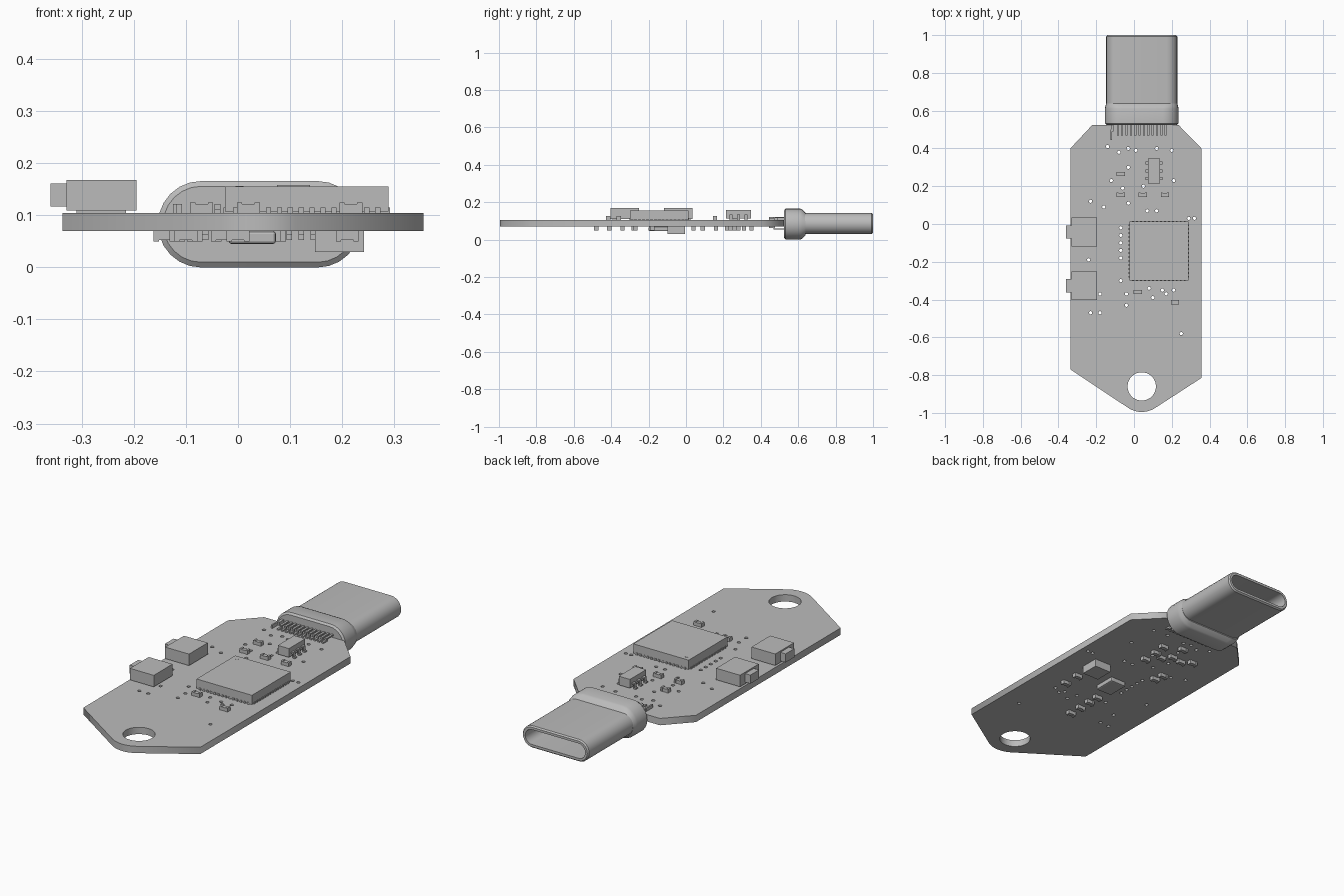
import bpy, bmesh, math
from mathutils import Matrix, Vector

default_cube = bpy.data.objects.get("Cube")
if default_cube:
    bpy.data.objects.remove(default_cube, do_unlink=True)

# One plain grey for everything
grey = bpy.data.materials.new("plain grey")
grey.use_nodes = True
grey_colour = (0.5, 0.5, 0.5, 1)
grey.diffuse_color = grey_colour
grey.node_tree.nodes["Principled BSDF"].inputs["Base Color"].default_value = grey_colour

BOARD_BOTTOM, BOARD_TOP = 0.07, 0.105
AXIS_X = 0.041  # centre line of the plug and the key-ring hole


def finish(name, bm, smooth=False):
    bmesh.ops.recalc_face_normals(bm, faces=bm.faces)
    mesh = bpy.data.meshes.new(name)
    bm.to_mesh(mesh)
    bm.free()
    mesh.materials.append(grey)
    obj = bpy.data.objects.new(name, mesh)
    bpy.context.collection.objects.link(obj)
    if smooth:
        bpy.ops.object.select_all(action="DESELECT")
        obj.select_set(True)
        bpy.context.view_layer.objects.active = obj
        bpy.ops.object.shade_smooth_by_angle(angle=math.radians(30))
    return obj


def add_box(bm, xs, ys, zs):
    """Add a box given its low and high limit on each axis."""
    limits = (xs, ys, zs)
    centre = Vector([(low + high) / 2 for low, high in limits])
    size = [abs(high - low) for low, high in limits]
    matrix = Matrix.Translation(centre) @ Matrix.Diagonal((*size, 1))
    return bmesh.ops.create_cube(bm, size=1, matrix=matrix)["verts"]


def around(centre, size):
    return centre - size / 2, centre + size / 2


def circle(x, y, radius, count):
    angles = [math.tau * i / count for i in range(count)]
    return [(x + radius * math.cos(a), y + radius * math.sin(a)) for a in angles]


# Circuit board: filled outline with the key-ring hole and drilled vias
def rounded_tip(count=10):
    start, end = math.radians(237), math.radians(303)
    for i in range(count + 1):
        a = start + (end - start) * i / count
        yield AXIS_X + 0.13 * math.cos(a), -0.865 + 0.13 * math.sin(a)


outline = [(-0.337, 0.4), (-0.337, -0.77), *rounded_tip(),
           (0.357, -0.815), (0.357, 0.4), (0.235, 0.525), (-0.22, 0.525)]
# Via positions in hundredths
vias = [(-14, 41), (-8, 38), (-3, 40), (1, 39), (12, 40), (20, 39), (-3, 30),
        (-12, 23), (-6, 19), (5, 20), (21, 23), (-23, 12), (-16, 9), (-3, 11),
        (7, 7), (12, 7), (29, 3), (32, 3), (-24, -19), (-7, -30), (-18, -37),
        (-4, -37), (8, -34), (15, -35), (17, -37), (21, -35), (10, -39),
        (-4, -43), (-23, -47), (-18, -47), (25, -58)]
vias += [(-7, -2 - 4 * i) for i in range(5)]

curve = bpy.data.curves.new("circuit_board_outline", "CURVE")
curve.dimensions = "2D"
curve.fill_mode = "BOTH"
curve.extrude = (BOARD_TOP - BOARD_BOTTOM) / 2
loops = [outline, circle(AXIS_X, -0.86, 0.075, 40)]
loops += [circle(x / 100, y / 100, 0.009, 8) for x, y in vias]
for loop in loops:
    spline = curve.splines.new("POLY")
    spline.points.add(len(loop) - 1)
    for point, (x, y) in zip(spline.points, loop):
        point.co = (x, y, 0, 1)
    spline.use_cyclic_u = True
curve_obj = bpy.data.objects.new("circuit_board_outline", curve)
bpy.context.collection.objects.link(curve_obj)
bpy.context.view_layer.update()
filled = bpy.data.meshes.new_from_object(
    curve_obj.evaluated_get(bpy.context.evaluated_depsgraph_get()))
board = bmesh.new()
board.from_mesh(filled)
bmesh.ops.remove_doubles(board, verts=board.verts, dist=0.00001)
bmesh.ops.translate(board, verts=board.verts,
                    vec=(0, 0, (BOARD_TOP + BOARD_BOTTOM) / 2))
bpy.data.objects.remove(curve_obj, do_unlink=True)
bpy.data.meshes.remove(filled)
finish("circuit_board", board).data.materials.clear()
bpy.data.objects["circuit_board"].data.materials.append(grey)


# Plug parts: stadium-shaped sections lofted along y
def stadium_loft(name, sections, centre_z, arc=12):
    bm = bmesh.new()
    rings = []
    for y, half_width, half_height in sections:
        ring = []
        for side in (1, -1):
            for i in range(arc + 1):
                a = -math.pi / 2 + math.pi * i / arc
                x = side * (half_width - half_height + half_height * math.cos(a))
                z = side * half_height * math.sin(a)
                ring.append(bm.verts.new((AXIS_X + x, y, centre_z + z)))
        rings.append(ring)
    for near, far in zip(rings, rings[1:]):
        for i in range(len(near)):
            j = (i + 1) % len(near)
            bm.faces.new((near[i], near[j], far[j], far[i]))
    bm.faces.new(rings[0])
    bm.faces.new(rings[-1])
    return finish(name, bm, smooth=True)


stadium_loft("plug_collar", [(0.525, 0.185, 0.073), (0.533, 0.195, 0.083),
                             (0.61, 0.195, 0.083), (0.622, 0.193, 0.078),
                             (0.64, 0.188, 0.058)], 0.083)
stadium_loft("plug_shell", [(0.62, 0.188, 0.056), (0.993, 0.188, 0.056),
                            (1, 0.182, 0.05), (1, 0.17, 0.038),
                            (0.66, 0.17, 0.038)], 0.086)

# Plug contacts soldered on both board faces, plus the bent shield tab
contacts = bmesh.new()
for i in range(12):
    xs = around(AXIS_X + (i - 5.5) * 0.023, 0.011)
    for face, out in ((BOARD_TOP, 1), (BOARD_BOTTOM, -1)):
        add_box(contacts, xs, (0.445, 0.475), (face, face + out * 0.007))
        add_box(contacts, xs, (0.468, 0.476), (face, face + out * 0.017))
        add_box(contacts, xs, (0.47, 0.53), (face + out * 0.01, face + out * 0.017))
finish("plug_contacts", contacts)
tab = bmesh.new()
add_box(tab, (-0.125, -0.117), (0.445, 0.5), (BOARD_TOP, 0.122))
add_box(tab, (-0.122, -0.108), (0.49, 0.53), (BOARD_TOP, 0.122))
finish("shield_tab", tab)

# Main chip with edge pads and a corner marker
chip_x, chip_y, chip_size = 0.132, -0.143, 0.314
chip = bmesh.new()
add_box(chip, around(chip_x, chip_size), around(chip_y, chip_size), (0.108, 0.156))
bmesh.ops.create_cone(chip, cap_ends=True, segments=12, radius1=0.008, radius2=0.008,
                      depth=0.002, matrix=Matrix.Translation((0.003, -0.012, 0.156)))
finish("main_chip", chip)
pads = bmesh.new()
for i in range(14):
    step = (i - 6.5) * 0.021
    reach = chip_size + 0.006
    add_box(pads, around(chip_x + step, 0.01), around(chip_y, reach), (BOARD_TOP, 0.115))
    add_box(pads, around(chip_x, reach), around(chip_y + step, 0.01), (BOARD_TOP, 0.115))
finish("main_chip_pads", pads)

# Side push buttons
for name, y in (("rear", -0.042), ("front", -0.327)):
    button = bmesh.new()
    add_box(button, (-0.33, -0.195), around(y, 0.152), (0.109, 0.168))
    for edge in (-0.05, 0.05):
        add_box(button, (-0.31, -0.215), around(y + edge, 0.03), (BOARD_TOP, 0.11))
    finish(name + "_button_body", button)
    key = bmesh.new()
    add_box(key, (-0.36, -0.32), around(y, 0.07), (0.117, 0.161))
    finish(name + "_button_key", key)

# Six-legged chip with bent legs
small_chip = bmesh.new()
add_box(small_chip, (0.075, 0.138), (0.215, 0.347), (0.113, 0.158))
for y in (0.24, 0.281, 0.322):
    for side in (-1, 1):
        reach = [0.1065 + side * d for d in (0.028, 0.042, 0.053)]
        add_box(small_chip, (reach[0], reach[1]), around(y, 0.016), (0.127, 0.134))
        add_box(small_chip, (reach[1] - 0.003, reach[1] + 0.003), around(y, 0.016),
                (BOARD_TOP, 0.134))
        add_box(small_chip, (reach[1], reach[2]), around(y, 0.016), (BOARD_TOP, 0.111))
finish("six_leg_chip", small_chip)


# Small passive parts: a body between two slightly larger end caps
def passives(name, places, face, out):
    bm = bmesh.new()
    for x, y in places:
        x, y = x / 100, y / 100
        add_box(bm, around(x, 0.04), around(y, 0.02), (face, face + out * 0.017))
        for end in (-0.017, 0.017):
            add_box(bm, around(x + end, 0.01), around(y, 0.023), (face, face + out * 0.02))
    finish(name, bm)


passives("top_passives", [(-7, 26.5), (-7, 15.5), (4.7, 15.5), (16.4, 15.5),
                          (2, -36), (21.7, -41.5)], BOARD_TOP, 1)
passives("bottom_passives", [(0, -48), (0, -41), (0, -34), (0, -28), (21, -27),
                             (21, -18), (6, 16), (6, 24), (7, 31), (1, 22), (-3, 26),
                             (-9, 25), (-14, 28), (-2, 35), (-10, 4), (-11, 9)],
         BOARD_BOTTOM, -1)

# Larger parts under the board
regulator = bmesh.new()
add_box(regulator, (0.148, 0.242), (-0.1, -0.005), (0.03, BOARD_BOTTOM))
finish("bottom_regulator", regulator)
crystal = bmesh.new()
add_box(crystal, (-0.018, 0.073), (-0.2, -0.085), (0.045, BOARD_BOTTOM))
bmesh.ops.bevel(crystal, geom=crystal.edges[:], offset=0.006, segments=2,
                affect="EDGES", profile=0.5)
finish("bottom_crystal", crystal)
